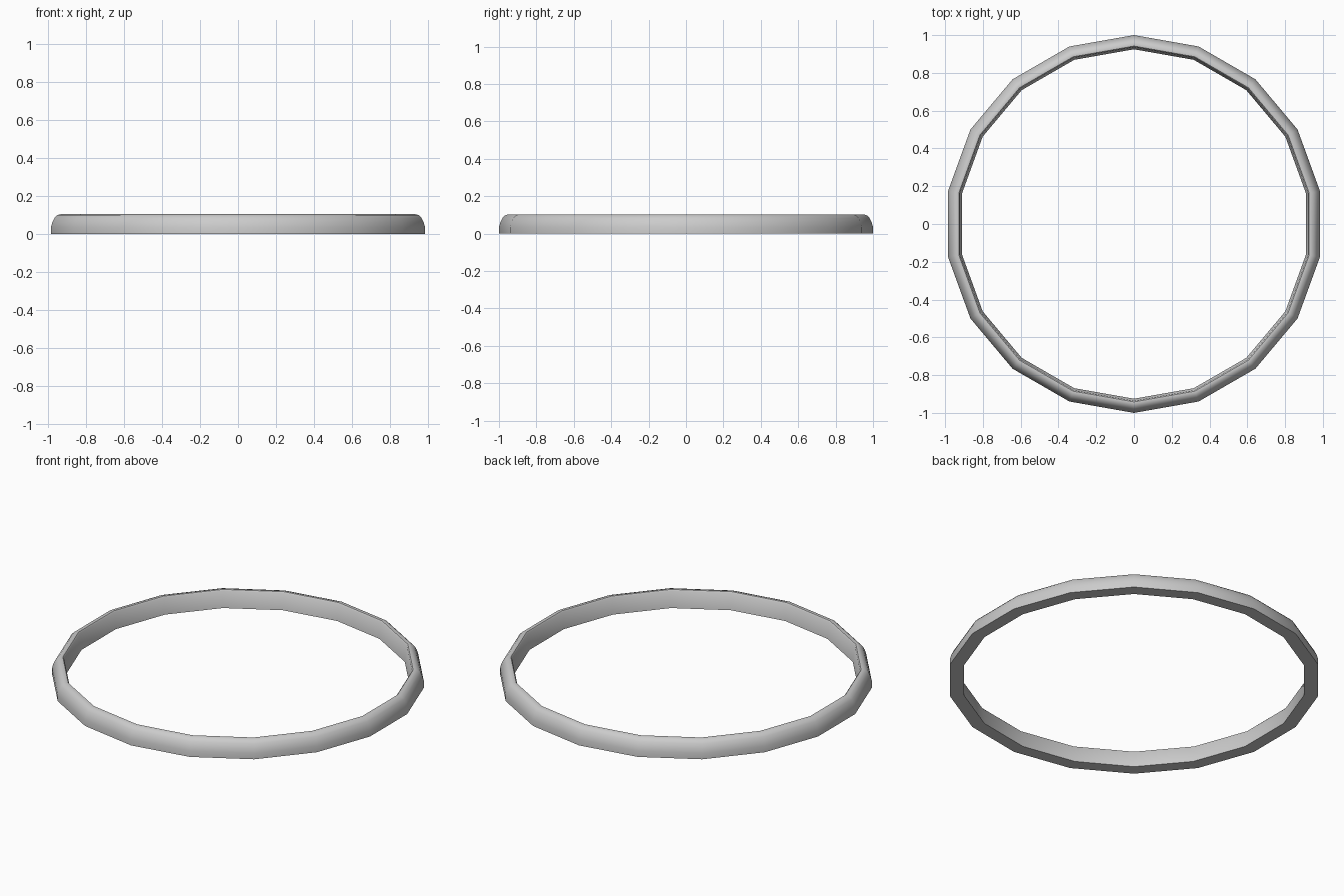
import bpy, bmesh
from math import sin, cos, pi, radians

if "Cube" in bpy.data.objects:
    bpy.data.objects.remove(bpy.data.objects["Cube"])

SIDES = 18
# Cross-section (radius, height): flat base, rounded outer shoulder, steep inner wall
PROFILE = [(0.925, 0), (1.0, 0), (1.0, 0.035), (0.993, 0.06), (0.982, 0.083),
           (0.967, 0.098), (0.95, 0.103), (0.942, 0.102), (0.936, 0.095)]

# Ring: the section swept around 18 flat sides, corners on +y and -y
bm = bmesh.new()
rings = []
for i in range(SIDES):
    a = pi / 2 + 2 * pi * i / SIDES
    rings.append([bm.verts.new((r * cos(a), r * sin(a), z)) for r, z in PROFILE])
n = len(PROFILE)
for i in range(SIDES):
    a, b = rings[i], rings[(i + 1) % SIDES]
    for j in range(n):
        k = (j + 1) % n
        bm.faces.new((a[j], a[k], b[k], b[j]))
bmesh.ops.recalc_face_normals(bm, faces=bm.faces)

mesh = bpy.data.meshes.new("ring_band")
bm.to_mesh(mesh)
bm.free()
ring = bpy.data.objects.new("ring_band", mesh)
bpy.context.collection.objects.link(ring)

# Smooth rounded faces, sharp base edges
bpy.context.view_layer.objects.active = ring
ring.select_set(True)
bpy.ops.object.shade_smooth_by_angle(angle=radians(40))
